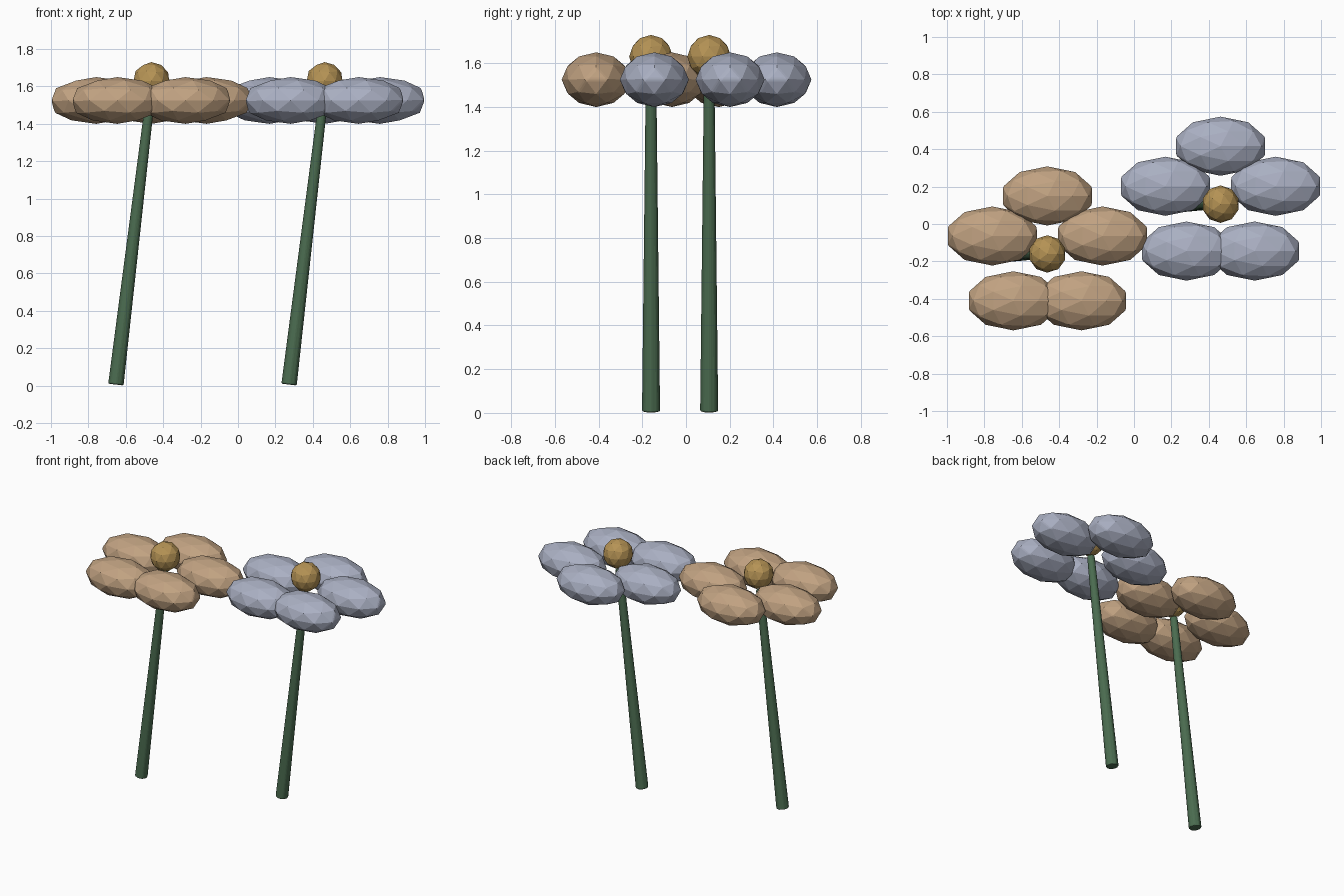
import bpy, bmesh, math
from mathutils import Vector, Matrix

if "Cube" in bpy.data.objects:
    bpy.data.objects.remove(bpy.data.objects["Cube"])


def material(name, rgb):
    m = bpy.data.materials.new(name)
    m.diffuse_color = (*rgb, 1.0)
    m.use_nodes = True
    m.node_tree.nodes["Principled BSDF"].inputs["Base Color"].default_value = m.diffuse_color
    return m


TAN = material("tan petal", (0.53, 0.36, 0.22))
LILAC = material("grey blue petal", (0.40, 0.43, 0.54))
GOLD = material("gold centre", (0.46, 0.29, 0.09))
GREEN = material("stem green", (0.07, 0.15, 0.08))


def finish(bm, name, mat, bevel=0.0):
    mesh = bpy.data.meshes.new(name)
    bm.to_mesh(mesh)
    bm.free()
    mesh.materials.append(mat)
    ob = bpy.data.objects.new(name, mesh)
    bpy.context.collection.objects.link(ob)
    if bevel:
        mod = ob.modifiers.new("soft edges", 'BEVEL')
        mod.width = bevel
        mod.segments = 2
        mod.limit_method = 'ANGLE'
        mod.angle_limit = math.radians(30)
    return ob


def faceted_ball(name, centre, radii, mat, bevel=0.0):
    bm = bmesh.new()
    bmesh.ops.create_icosphere(
        bm, subdivisions=2, radius=1.0,
        matrix=Matrix.Translation(centre) @ Matrix.Diagonal((*radii, 1.0)))
    return finish(bm, name, mat, bevel)


def stem(name, base, tip, r_base, r_tip):
    axis = tip - base
    bm = bmesh.new()
    bmesh.ops.create_cone(
        bm, cap_ends=True, segments=8, radius1=r_base, radius2=r_tip,
        depth=axis.length,
        matrix=Matrix.Translation((base + tip) / 2)
        @ Matrix.Rotation(math.atan2(axis.x, axis.z), 4, 'Y'))
    return finish(bm, name, GREEN, 0.008)


def flower(label, x, y, petal_mat):
    # five petals in a ring, all stretched along x
    for i in range(5):
        a = math.radians(90 + 72 * i)
        faceted_ball(f"{label}_petal_{i + 1}",
                     (x + 0.31 * math.cos(a), y + 0.31 * math.sin(a), 1.525),
                     (0.252, 0.158, 0.125), petal_mat, 0.01)
    # round centre above the petals
    faceted_ball(f"{label}_centre", (x, y, 1.63), (0.1, 0.1, 0.1), GOLD)
    # leaning, tapered stem
    stem(f"{label}_stem", Vector((x - 0.19, y, 0.006)),
         Vector((x - 0.008, y, 1.52)), 0.043, 0.026)


flower("tan_flower", -0.463, -0.16, TAN)
flower("blue_flower", 0.463, 0.106, LILAC)
